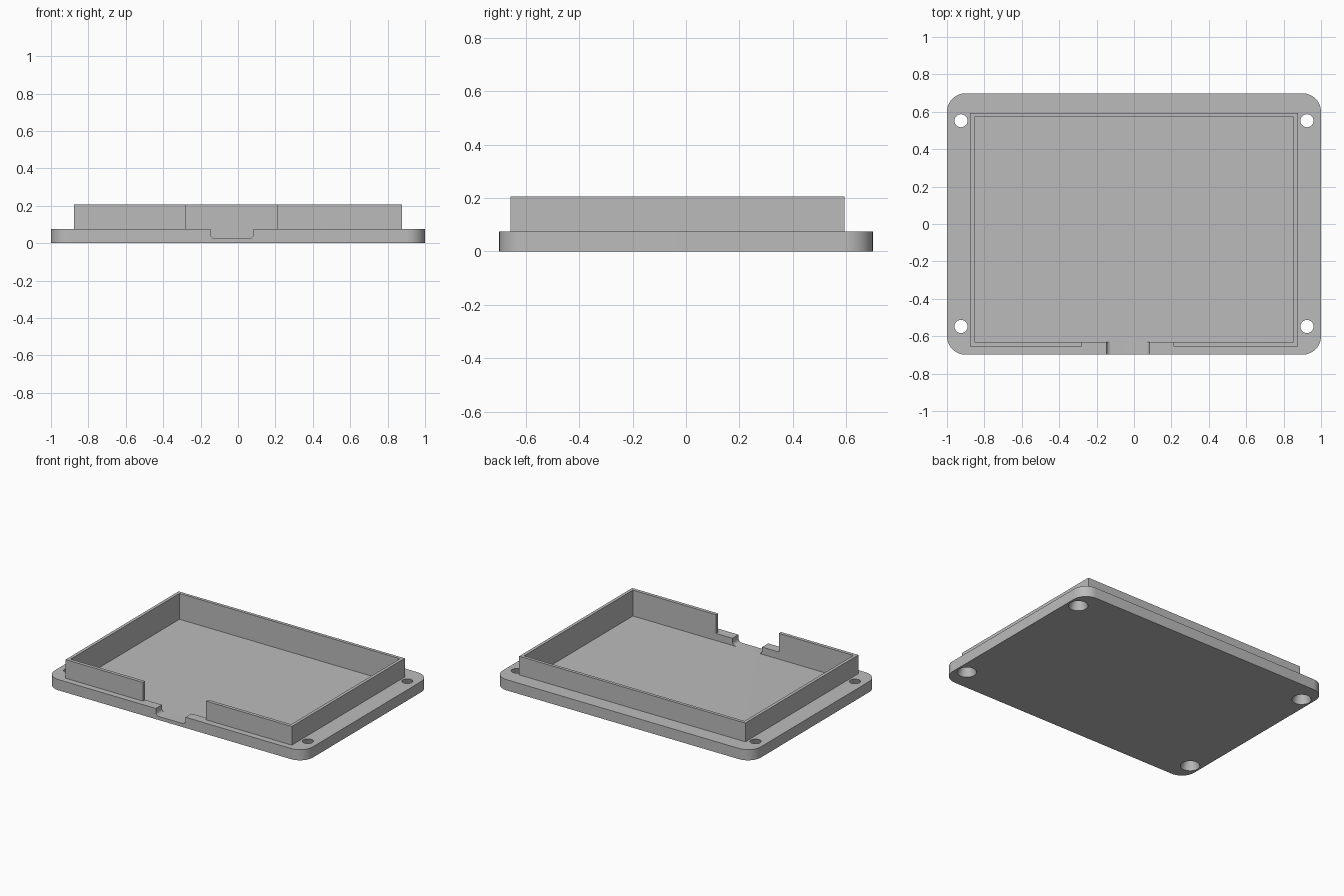
import bpy, bmesh
from math import sin, cos, pi, radians

if "Cube" in bpy.data.objects:
    bpy.data.objects.remove(bpy.data.objects["Cube"], do_unlink=True)

grey = bpy.data.materials.new("light grey plastic")
grey.use_nodes = True
grey.diffuse_color = (0.5, 0.5, 0.5, 1)
grey.node_tree.nodes["Principled BSDF"].inputs["Base Color"].default_value = (0.5, 0.5, 0.5, 1)

FLOOR, PLATE_TOP, RIM_TOP = 0.025, 0.075, 0.206


def add_object(name, bm):
    bmesh.ops.recalc_face_normals(bm, faces=bm.faces)
    mesh = bpy.data.meshes.new(name)
    bm.to_mesh(mesh)
    bm.free()
    mesh.materials.append(grey)
    obj = bpy.data.objects.new(name, mesh)
    bpy.context.collection.objects.link(obj)
    return obj


def prism(name, outline, offset):
    """Extrude a closed outline of 3D points along an offset."""
    bm = bmesh.new()
    face = bm.faces.new([bm.verts.new(p) for p in outline])
    result = bmesh.ops.extrude_face_region(bm, geom=[face], use_keep_orig=True)
    verts = [g for g in result["geom"] if isinstance(g, bmesh.types.BMVert)]
    bmesh.ops.translate(bm, verts=verts, vec=offset)
    return add_object(name, bm)


def box(name, x0, x1, y0, y1, z0, z1):
    corners = [(x0, y0, z0), (x1, y0, z0), (x1, y1, z0), (x0, y1, z0)]
    return prism(name, corners, (0, 0, z1 - z0))


def arc(cx, cy, r, start, steps):
    """Quarter circle starting at an angle in degrees."""
    return [(cx + r * cos(radians(start) + pi / 2 * i / steps),
             cy + r * sin(radians(start) + pi / 2 * i / steps)) for i in range(steps + 1)]


def combine(target, other, operation):
    mod = target.modifiers.new(operation, "BOOLEAN")
    mod.operation = operation
    mod.solver = "EXACT"
    mod.object = other
    bpy.context.view_layer.objects.active = target
    bpy.ops.object.modifier_apply(modifier=mod.name)
    bpy.data.objects.remove(other, do_unlink=True)


# Base plate with rounded corners
hx, hy, r = 1.0, 0.699, 0.1
outline = []
for sx, sy, start in ((1, 1, 0), (-1, 1, 90), (-1, -1, 180), (1, -1, 270)):
    outline += arc(sx * (hx - r), sy * (hy - r), r, start, 14)
lid = prism("lid", [(x, y, 0) for x, y in outline], (0, 0, PLATE_TOP))

# Raised rim, hollowed down to the floor
combine(lid, box("rim_block", -0.876, 0.876, -0.656, 0.594, 0.05, RIM_TOP), "UNION")
combine(lid, box("pocket", -0.854, 0.854, -0.632, 0.572, FLOOR, 0.4), "DIFFERENCE")

# Wide gap in the front rim
combine(lid, box("rim_gap", -0.277, 0.21, -0.8, -0.6, PLATE_TOP, 0.4), "DIFFERENCE")

# Cable notch with rounded lower corners
n0, n1, nr = -0.147, 0.083, 0.025
notch = [(n1, 0.3), (n0, 0.3)]
notch += arc(n0 + nr, FLOOR + nr, nr, 180, 6) + arc(n1 - nr, FLOOR + nr, nr, 270, 6)
combine(lid, prism("notch", [(x, -0.8, z) for x, z in notch], (0, 0.2, 0)), "DIFFERENCE")

# Countersunk screw holes, wide at the underside
slope = (0.062 - 0.035) / PLATE_TOP
margin = 0.01
for sx in (-1, 1):
    for y in (-0.548, 0.552):
        bm = bmesh.new()
        bmesh.ops.create_cone(bm, cap_ends=True, segments=40,
                              radius1=0.062 + slope * margin,
                              radius2=0.035 - slope * margin,
                              depth=PLATE_TOP + 2 * margin)
        bmesh.ops.translate(bm, verts=bm.verts, vec=(sx * 0.925, y, PLATE_TOP / 2))
        combine(lid, add_object("screw_hole", bm), "DIFFERENCE")

bpy.ops.object.select_all(action="DESELECT")
lid.select_set(True)
bpy.context.view_layer.objects.active = lid
bpy.ops.object.shade_smooth_by_angle(angle=radians(30))
